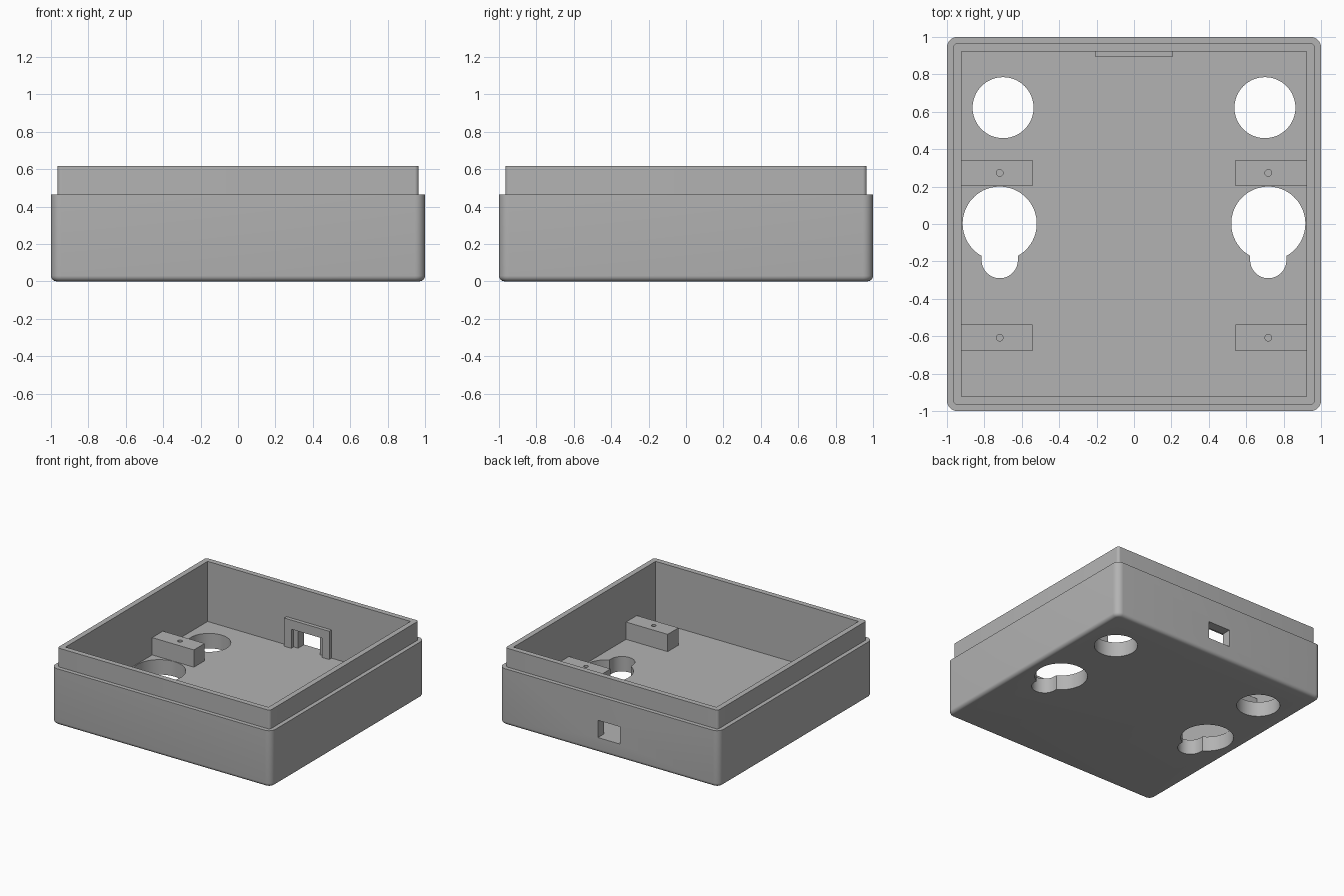
import bpy, bmesh
from math import sin, cos, pi, asin, radians

FLOOR, STEP, TOP = 0.123, 0.463, 0.617
INNER = 0.922

if "Cube" in bpy.data.objects:
    bpy.data.objects.remove(bpy.data.objects["Cube"])

grey = bpy.data.materials.new("matte grey")
grey.use_nodes = True
grey.diffuse_color = (0.45, 0.45, 0.45, 1)
grey.node_tree.nodes["Principled BSDF"].inputs["Base Color"].default_value = (0.45, 0.45, 0.45, 1)


def loft(name, rings):
    """Skin a stack of equal-length rings and cap both ends."""
    bm = bmesh.new()
    loops = [[bm.verts.new(p) for p in ring] for ring in rings]
    n = len(loops[0])
    for low, high in zip(loops, loops[1:]):
        for i in range(n):
            j = (i + 1) % n
            bm.faces.new((low[i], low[j], high[j], high[i]))
    bm.faces.new(loops[0][::-1])
    bm.faces.new(loops[-1])
    bmesh.ops.recalc_face_normals(bm, faces=bm.faces)
    mesh = bpy.data.meshes.new(name)
    bm.to_mesh(mesh)
    bm.free()
    mesh.materials.append(grey)
    obj = bpy.data.objects.new(name, mesh)
    bpy.context.collection.objects.link(obj)
    return obj


def prism(name, outline, z0, z1):
    return loft(name, [[(x, y, z) for x, y in outline] for z in (z0, z1)])


def box(name, x0, x1, y0, y1, z0, z1):
    return prism(name, [(x0, y0), (x1, y0), (x1, y1), (x0, y1)], z0, z1)


def arc(cx, cy, r, start, end, steps):
    return [(cx + r * cos(start + (end - start) * i / steps),
             cy + r * sin(start + (end - start) * i / steps)) for i in range(steps + 1)]


def circle(cx, cy, r, steps=64):
    return arc(cx, cy, r, 0, 2 * pi, steps)[:-1]


def rounded_square(half, r, z):
    c = half - r
    pts = []
    for k, (sx, sy) in enumerate([(1, 1), (-1, 1), (-1, -1), (1, -1)]):
        pts += arc(sx * c, sy * c, r, k * pi / 2, (k + 1) * pi / 2, 8)
    return [(x, y, z) for x, y in pts]


def activate(obj):
    bpy.ops.object.select_all(action='DESELECT')
    obj.select_set(True)
    bpy.context.view_layer.objects.active = obj


def cut(obj, cutter):
    cutter.hide_render = True
    activate(obj)
    mod = obj.modifiers.new("cut", 'BOOLEAN')
    mod.operation, mod.solver, mod.object = 'DIFFERENCE', 'EXACT', cutter
    bpy.ops.object.modifier_apply(modifier=mod.name)
    bpy.data.objects.remove(cutter)


def smooth(obj):
    activate(obj)
    bpy.ops.object.shade_smooth_by_angle(angle=radians(30))


# Case: filleted base, straight walls, then a set-back lip
FILLET, CORNER = 0.03, 0.055
rings = []
for i in range(7):
    a = i / 6 * pi / 2
    inset = FILLET * (1 - sin(a))
    rings.append(rounded_square(1 - inset, CORNER - inset, FILLET * (1 - cos(a))))
rings += [rounded_square(1, CORNER, STEP),
          rounded_square(0.966, 0.022, STEP),
          rounded_square(0.966, 0.022, TOP)]
case = loft("case", rings)
cut(case, box("cavity", -INNER, INNER, -INNER, INNER, FLOOR, 1))

# Cable window through the back wall
cut(case, box("window_cutter", -0.1, 0.1, 0.85, 1.1, FLOOR, 0.265))

# Round holes and keyholes through the floor
BIG, SMALL, SLOT_Y = 0.198, 0.097, -0.193
half_gap = asin(SMALL / BIG)
for side in (-1, 1):
    cut(case, prism("hole_cutter", circle(side * 0.7, 0.622, 0.163), -0.1, 0.2))
    cx = side * 0.718
    keyhole = (arc(cx, 0.002, BIG, half_gap - pi / 2, 1.5 * pi - half_gap, 56)
               + arc(cx, SLOT_Y, SMALL, pi, 2 * pi, 28))
    cut(case, prism("keyhole_cutter", keyhole, -0.1, 0.2))
smooth(case)

# Screw blocks with pilot holes, against the side walls
for side, side_name in ((-1, "right"), (1, "left")):
    for y, end_name in ((0.273, "back"), (-0.608, "front")):
        x0, x1 = sorted((side * 0.543, side * (INNER + 0.01)))
        block = box(f"{end_name}_{side_name}_screw_block", x0, x1,
                    y - 0.07, y + 0.07, FLOOR - 0.005, 0.265)
        cut(block, prism("pilot_cutter", circle(side * 0.718, y, 0.018, 24), 0.15, 0.3))
        smooth(block)

# Frame around the window on the inner face of the back wall
frame = box("window_frame", -0.205, 0.205, 0.892, INNER + 0.005, FLOOR - 0.005, 0.355)
cut(frame, box("frame_cutter", -0.14, 0.14, 0.8, 1, 0, 0.28))
